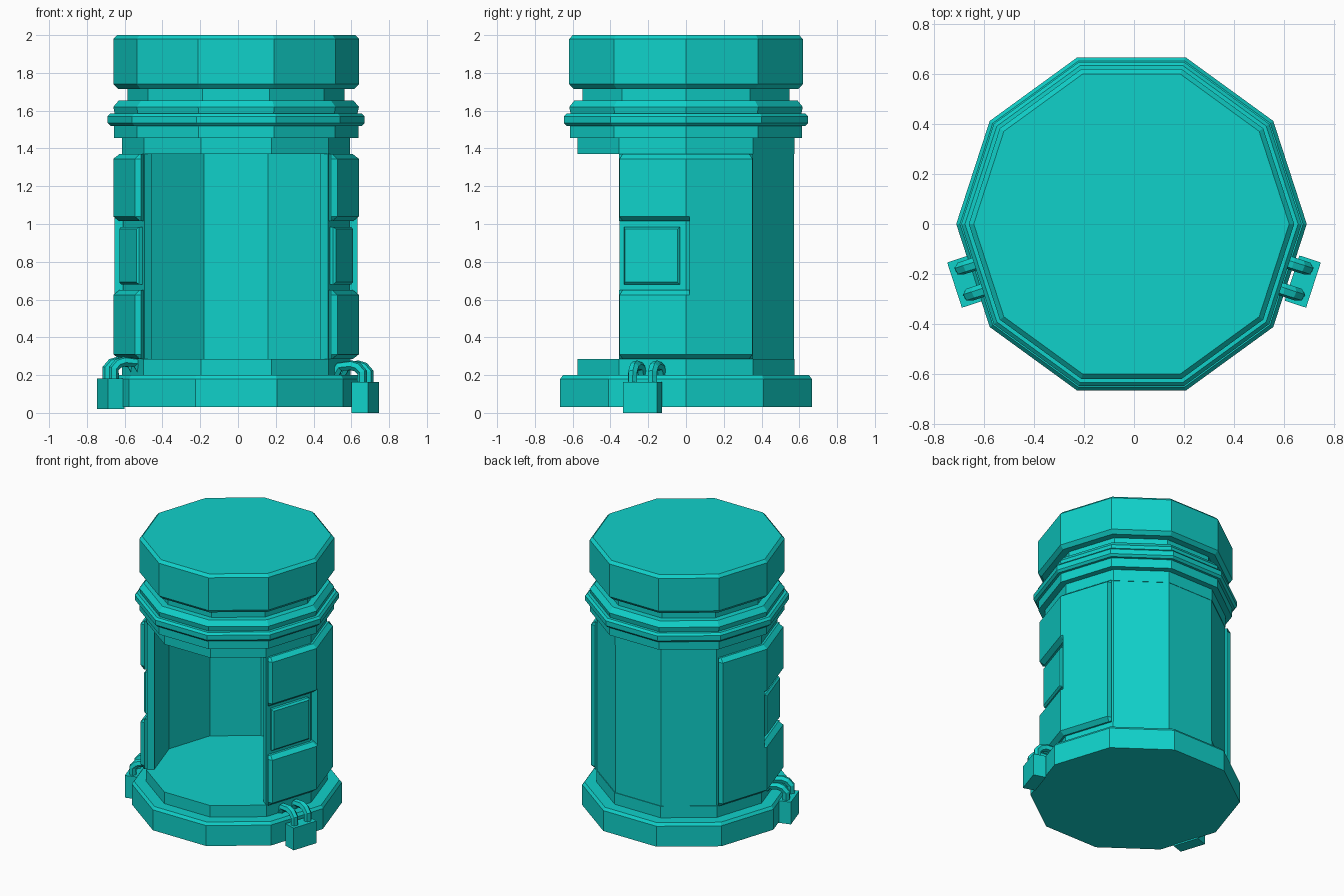
import bpy, bmesh
from math import sin, cos, radians
from mathutils import Vector

if "Cube" in bpy.data.objects:
    bpy.data.objects.remove(bpy.data.objects["Cube"])

SIDES = 10
STEP = 360 / SIDES
CENTRE_X = -0.01
FLOOR, LINTEL = 0.285, 1.37

teal = bpy.data.materials.new("teal")
teal.use_nodes = True
teal.diffuse_color = (0.005, 0.64, 0.59, 1)
teal.node_tree.nodes["Principled BSDF"].inputs["Base Color"].default_value = teal.diffuse_color


def polar(r, deg):
    return Vector((r * cos(radians(deg)), r * sin(radians(deg))))


def loft(name, rings, side=1, shift=CENTRE_X):
    """Skin a stack of closed rings of 3D points and cap both ends."""
    bm = bmesh.new()
    loops = [[bm.verts.new((side * p[0] + shift, p[1], p[2])) for p in ring] for ring in rings]
    for low, high in zip(loops, loops[1:]):
        for i in range(len(low)):
            j = (i + 1) % len(low)
            bm.faces.new((low[i], low[j], high[j], high[i]))
    bm.faces.new(loops[0])
    bm.faces.new(loops[-1])
    bmesh.ops.recalc_face_normals(bm, faces=bm.faces)
    mesh = bpy.data.meshes.new(name)
    bm.to_mesh(mesh)
    bm.free()
    mesh.materials.append(teal)
    obj = bpy.data.objects.new(name, mesh)
    bpy.context.collection.objects.link(obj)
    return obj


def lathe(name, profile):
    """Ten-sided turned solid from (radius, height) pairs."""
    return loft(name, [[(*polar(r, i * STEP), z) for i in range(SIDES)] for r, z in profile])


def on_wall(r, s):
    """Point on the two side faces; s runs from -1 (front) over 0 (corner) to 1 (back)."""
    end = polar(r, STEP if s > 0 else -STEP)
    return polar(r, 0).lerp(end, abs(s))


def panel(name, s0, s1, z0, z1, side, outer=0.65, edge=0.618, bevel=0.025):
    """Raised plate on the side wall, chamfered above, below and at its free ends."""
    rings = []
    for z, r in ((z0, edge), (z0 + bevel, outer), (z1 - bevel, outer), (z1, edge)):
        stops = [s0, s1] if s0 * s1 >= 0 else [s0, 0, s1]
        front = [on_wall(r, s) for s in stops]
        if s0 < -0.9:
            front.insert(0, on_wall(edge, s0 - 0.06))
        if s1 > 0.9:
            front.append(on_wall(edge, s1 + 0.06))
        back = [on_wall(0.58, s) for s in reversed(stops)]
        rings.append([(*p, z) for p in front + back])
    return loft(name, rings, side)


# Base with stepped floor
lathe("base", [(0.70, 0.03), (0.70, 0.18), (0.685, 0.2), (0.605, 0.2), (0.605, FLOOR)])

# Head: lintel, two rings, neck and cap
lathe("head", [(0.603, LINTEL), (0.603, 1.455), (0.647, 1.455), (0.647, 1.52), (0.665, 1.52),
               (0.68, 1.535), (0.68, 1.57), (0.665, 1.585), (0.643, 1.585), (0.65, 1.62),
               (0.62, 1.655), (0.575, 1.655), (0.575, 1.715), (0.625, 1.715), (0.65, 1.74),
               (0.65, 1.98), (0.63, 2.0)])

# Wall, open over the three front faces
angles = [i * STEP for i in range(-1, 7)]
section = [polar(0.6, a) for a in angles] + [polar(0.55, a) for a in reversed(angles)]
loft("wall", [[(*p, z) for p in section] for z in (FLOOR, LINTEL)])

for word, side in (("left", 1), ("right", -1)):
    # Side panel with a notch in its front half
    panel(word + "_panel_back", 0.05, 0.92, FLOOR, LINTEL, side)
    panel(word + "_panel_upper", -0.92, 0.05, 1.015, LINTEL, side)
    panel(word + "_panel_lower", -0.92, 0.05, FLOOR, 0.65, side)

    # Small chamfered plate inside the notch
    rings = []
    for r, inset in ((0.595, 0), (0.62, 0), (0.633, 0.012)):
        ends = [on_wall(r, -0.09 - inset * 2.5), on_wall(r, -0.9 + inset * 2.5)]
        low, high = 0.68 + inset, 0.985 - inset
        rings.append([(*ends[0], low), (*ends[1], low), (*ends[1], high), (*ends[0], high)])
    loft(word + "_notch_plate", rings, side)

    # Padlock body
    out = polar(1, -STEP / 2)
    along = Vector((-out.y, out.x))
    middle = Vector((0.674, -0.23))
    z0 = 0.0 if side > 0 else 0.02
    corners = [middle + out * a * 0.045 + along * b * 0.095
               for a, b in ((-1, -1), (1, -1), (1, 1), (-1, 1))]
    loft(word + "_padlock", [[(*p, z) for p in corners] for z in (z0, z0 + 0.163)], side, 0)

    # Two bent six-sided shackle bars reaching under the panel
    curve = bpy.data.curves.new(word + "_shackle", "CURVE")
    curve.dimensions = "3D"
    curve.bevel_depth = 0.027
    curve.bevel_resolution = 1
    curve.use_fill_caps = True
    path = [(0, 0.14), (0, 0.215), (-0.025, 0.242), (-0.06, 0.252), (-0.125, 0.245), (-0.155, 0.2)]
    for offset in (-0.055, 0.055):
        spline = curve.splines.new("POLY")
        spline.use_smooth = False
        spline.points.add(len(path) - 1)
        for point, (reach, z) in zip(spline.points, path):
            p = middle + out * reach + along * offset
            point.co = (side * p.x, p.y, z + z0, 1)
    curve.materials.append(teal)
    shackle = bpy.data.objects.new(word + "_shackle", curve)
    bpy.context.collection.objects.link(shackle)
    bpy.ops.object.select_all(action="DESELECT")
    shackle.select_set(True)
    bpy.context.view_layer.objects.active = shackle
    bpy.ops.object.convert(target="MESH")
